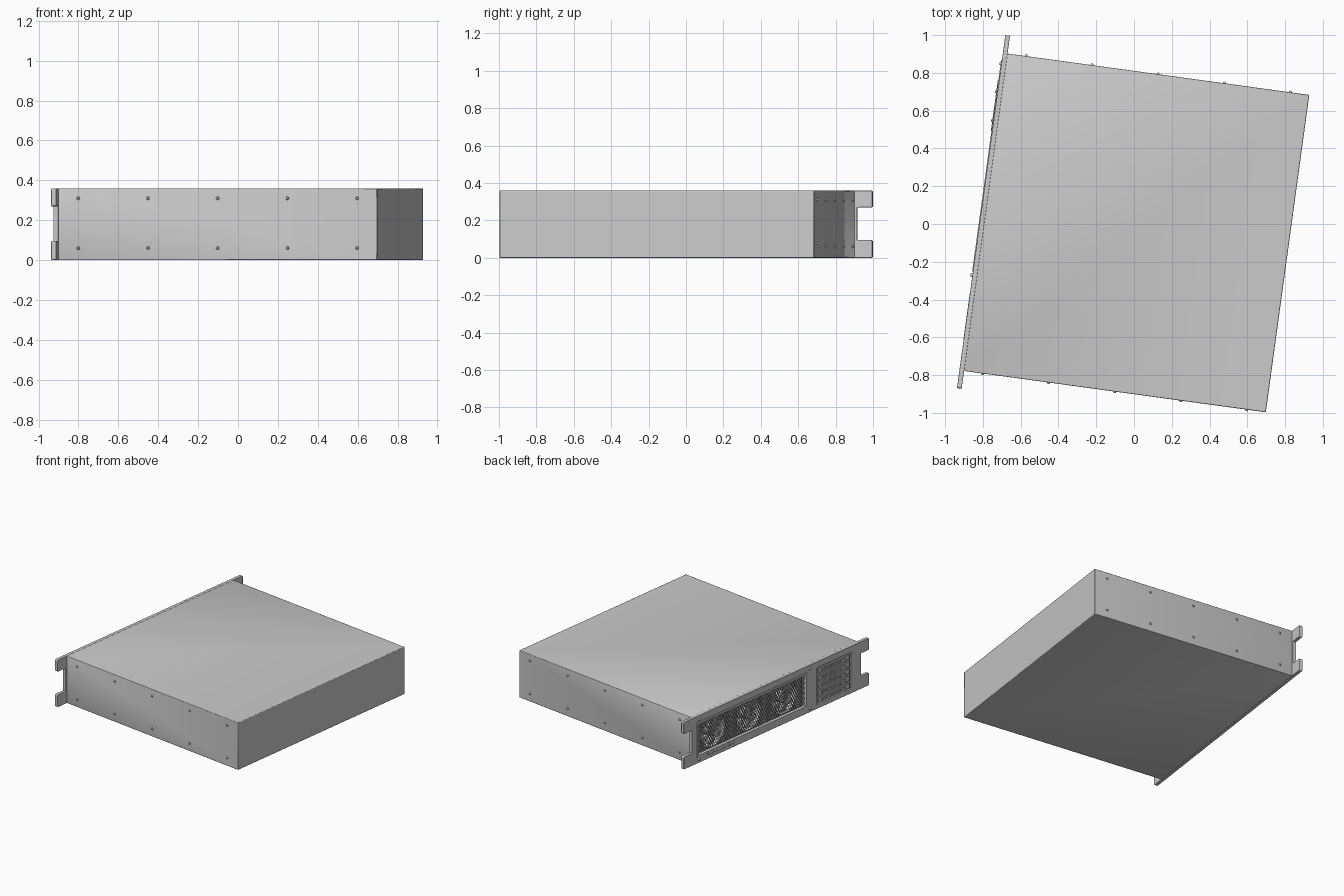
import bpy, bmesh, math
from mathutils import Matrix, Vector

if "Cube" in bpy.data.objects:
    bpy.data.objects.remove(bpy.data.objects["Cube"])

# Local frame: x = depth (front panel at -x), y = width, z = up; whole unit is yawed in place
PLACE = Matrix.Translation((0.013, -0.047, 0)) @ Matrix.Rotation(math.radians(-7.8), 4, 'Z')
FRONT, D, W, H = -0.83, 0.8075, 0.848, 0.36


def add(name, bm, bevel=0.0, solid=0.0, smooth=True):
    bmesh.ops.recalc_face_normals(bm, faces=bm.faces)
    me = bpy.data.meshes.new(name)
    bm.to_mesh(me)
    bm.free()
    ob = bpy.data.objects.new(name, me)
    bpy.context.collection.objects.link(ob)
    ob.matrix_world = PLACE
    if solid:
        m = ob.modifiers.new("thickness", 'SOLIDIFY')
        m.thickness, m.offset = solid, -1
    if bevel:
        m = ob.modifiers.new("bevel", 'BEVEL')
        m.width, m.segments, m.limit_method = bevel, 2, 'ANGLE'
    if smooth:
        bpy.ops.object.select_all(action='DESELECT')
        ob.select_set(True)
        bpy.context.view_layer.objects.active = ob
        bpy.ops.object.shade_smooth_by_angle(angle=math.radians(35))
    return ob


def box(bm, x0, x1, y0, y1, z0, z1):
    m = Matrix.Translation(((x0 + x1) / 2, (y0 + y1) / 2, (z0 + z1) / 2))
    m = m @ Matrix.Diagonal((x1 - x0, y1 - y0, z1 - z0, 1))
    return bmesh.ops.create_cube(bm, size=1, matrix=m)["verts"]


def rect(y0, y1, z0, z1):
    return [(y0, z0), (y1, z0), (y1, z1), (y0, z1)]


def circle(cy, cz, r, n=32):
    return [(cy + r * math.cos(2 * math.pi * i / n), cz + r * math.sin(2 * math.pi * i / n)) for i in range(n)]


def plate(name, loops, x0, x1, bevel=0.0):
    """Flat plate in the y-z plane from an outline plus hole outlines."""
    cu = bpy.data.curves.new(name, 'CURVE')
    cu.dimensions, cu.fill_mode, cu.extrude = '2D', 'BOTH', (x1 - x0) / 2
    for pts in loops:
        s = cu.splines.new('POLY')
        s.points.add(len(pts) - 1)
        for p, (a, b) in zip(s.points, pts):
            p.co = (a, b, 0, 1)
        s.use_cyclic_u = True
    tmp = bpy.data.objects.new(name + "_curve", cu)
    bpy.context.collection.objects.link(tmp)
    bm = bmesh.new()
    bm.from_mesh(bpy.data.meshes.new_from_object(tmp.evaluated_get(bpy.context.evaluated_depsgraph_get())))
    bpy.data.objects.remove(tmp)
    bmesh.ops.remove_doubles(bm, verts=bm.verts, dist=1e-5)
    axes = Matrix(((0, 0, 1, (x0 + x1) / 2), (1, 0, 0, 0), (0, 1, 0, 0), (0, 0, 0, 1)))
    bm.transform(axes)
    return add(name, bm, bevel)


def stud(bm, pos, axis, r, h):
    rot = Vector((0, 0, 1)).rotation_difference(Vector(axis)).to_matrix().to_4x4()
    bmesh.ops.create_cone(bm, cap_ends=True, segments=12, radius1=r, radius2=r * 0.6, depth=h,
                          matrix=Matrix.Translation(pos) @ rot)


# Chassis: sheet metal case, open behind the front panel
bm = bmesh.new()
box(bm, -D, D, -W, W, 0, H)
bmesh.ops.delete(bm, geom=[f for f in bm.faces if f.calc_center_median().x < -D + 0.01], context='FACES_ONLY')
add("chassis_case", bm, bevel=0.004, solid=0.012)

# Side rivets, mirrored on both sides
bm = bmesh.new()
for side in (-1, 1):
    for i in range(-2, 3):
        for z in (0.06, 0.31):
            stud(bm, (i * 0.353, side * (W + 0.003), z), (0, side, 0), 0.009, 0.01)
add("side_rivets", bm)

# Front panel with notched rack ears, fan window and drive bay window
E, N, c = 0.943, 0.86, 0.006
half = [(E - c, 0), (E, c), (E, 0.095 - c), (E - c, 0.095), (N, 0.095),
        (N, 0.27), (E - c, 0.27), (E, 0.27 + c), (E, H - c), (E - c, H)]
outline = half + [(-y, z) for y, z in reversed(half)]
WIN, BAY = (-0.30, 0.79, 0.06, 0.295), (-0.76, -0.41, 0.034, 0.312)
plate("front_panel", [outline, rect(*WIN), rect(*BAY)], FRONT, -0.805, bevel=0.002)

# Fan door frame around the mesh
plate("fan_door_frame", [rect(-0.32, 0.81, 0.045, 0.312), rect(*WIN)], FRONT - 0.004, FRONT + 0.002)

# Honeycomb mesh in the fan window
bm = bmesh.new()
r = 0.0125
dy, dz = r * math.sqrt(3), r * 1.5
y0, y1, z0, z1 = WIN
row = 0
while z0 + row * dz < z1 + 0.004:
    y = y0 + (row % 2) * dy / 2
    while y < y1 + 0.006:
        bm.faces.new([bm.verts.new((-0.815, y + r * math.sin(k * math.pi / 3),
                                    z0 + row * dz + r * math.cos(k * math.pi / 3))) for k in range(6)])
        y += dy
    row += 1
bmesh.ops.remove_doubles(bm, verts=bm.verts, dist=0.001)
cells = list(bm.faces)
bmesh.ops.inset_individual(bm, faces=cells, thickness=0.0024)
bmesh.ops.delete(bm, geom=cells, context='FACES')
add("fan_mesh", bm, solid=0.004, smooth=False)

# Three fans: square frame, hub and twisted blades
for i in range(3):
    cy, cz, x = 0.61 - 0.365 * i, 0.178, -0.765
    plate(f"fan_frame_{i+1}", [rect(cy - 0.18, cy + 0.18, 0.015, 0.345), circle(cy, cz, 0.125)], -0.795, -0.73)
    bm = bmesh.new()
    bmesh.ops.create_cone(bm, cap_ends=True, segments=24, radius1=0.045, radius2=0.045, depth=0.04,
                          matrix=Matrix.Translation((x, cy, cz)) @ Matrix.Rotation(math.pi / 2, 4, 'Y'))
    add(f"fan_hub_{i+1}", bm, bevel=0.003)
    bm = bmesh.new()
    for b in range(7):
        a = b * 2 * math.pi / 7
        strip = []
        for k in range(5):
            rad = 0.042 + 0.019 * k
            a0, sw = a + 0.1 * k, 0.32
            strip.append([bm.verts.new((x + sgn * 0.014, cy + rad * math.cos(a0 + sgn * sw),
                                        cz + rad * math.sin(a0 + sgn * sw))) for sgn in (-1, 1)])
        for p, q in zip(strip, strip[1:]):
            bm.faces.new((p[0], q[0], q[1], p[1]))
    add(f"fan_blades_{i+1}", bm, solid=0.004)

# Rear wall behind the fans
bm = bmesh.new()
box(bm, -0.715, -0.705, -0.83, 0.83, 0.012, H - 0.012)
add("fan_bulkhead", bm)

# Stack of drive trays, each with a lever, vents and a button
bm, lev = bmesh.new(), bmesh.new()
rows = 5
step = (BAY[3] - BAY[2]) / rows
for i in range(rows):
    z = BAY[2] + i * step
    box(bm, FRONT + 0.008, -0.72, BAY[0] + 0.004, BAY[1] - 0.004, z + 0.003, z + step - 0.003)
    box(lev, FRONT - 0.001, FRONT + 0.01, BAY[0] + 0.08, BAY[1] - 0.015, z + 0.032, z + 0.044)
    box(lev, FRONT - 0.001, FRONT + 0.01, BAY[1] - 0.05, BAY[1] - 0.015, z + 0.01, z + 0.032)
    box(lev, FRONT + 0.001, FRONT + 0.01, BAY[0] + 0.015, BAY[0] + 0.055, z + 0.012, z + 0.044)
    for k in range(9):
        yk = BAY[0] + 0.09 + k * 0.023
        box(lev, FRONT + 0.003, FRONT + 0.01, yk, yk + 0.008, z + 0.01, z + 0.027)
add("drive_trays", bm, bevel=0.002)
add("drive_tray_levers", lev)

# Door latch tab with its two pins, and panel screws
bm = bmesh.new()
box(bm, FRONT - 0.007, FRONT + 0.003, 0.43, 0.70, 0.03, 0.058)
add("door_latch", bm, bevel=0.002)
bm = bmesh.new()
for y in (0.485, 0.64):
    stud(bm, (FRONT - 0.008, y, 0.044), (-1, 0, 0), 0.009, 0.01)
for y in (0.79, -0.34):
    for z in (0.028, 0.332):
        stud(bm, (FRONT - 0.004, y, z), (-1, 0, 0), 0.011, 0.012)
add("panel_screws", bm)
